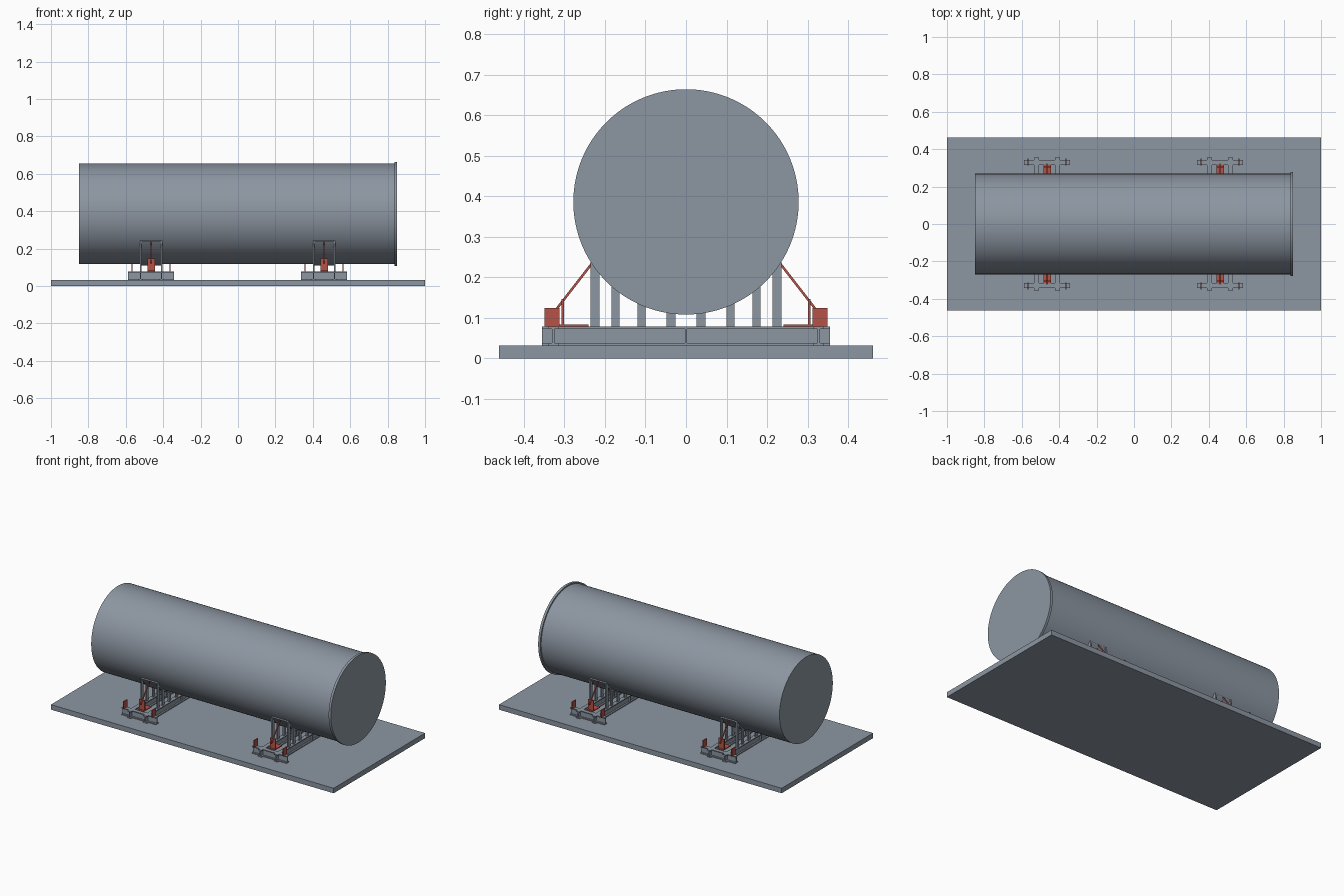
import bpy, bmesh, math
from mathutils import Vector

if "Cube" in bpy.data.objects:
    bpy.data.objects.remove(bpy.data.objects["Cube"])


def material(name, rgb):
    m = bpy.data.materials.new(name)
    m.diffuse_color = (*rgb, 1)
    m.use_nodes = True
    m.node_tree.nodes["Principled BSDF"].inputs["Base Color"].default_value = m.diffuse_color
    return m


STEEL = material("blue grey steel", (0.265, 0.305, 0.36))
RED = material("red paint", (0.46, 0.085, 0.062))
R, CZ = 0.269, 0.386           # tank radius and axis height
WEAR = 0.276                   # outer radius of the saddle plates
PLATE, DECK = 0.032, 0.078     # top of base plate, top of beams


def finish(name, bm, mat):
    bmesh.ops.recalc_face_normals(bm, faces=bm.faces)
    me = bpy.data.meshes.new(name)
    bm.to_mesh(me)
    bm.free()
    ob = bpy.data.objects.new(name, me)
    bpy.context.collection.objects.link(ob)
    me.materials.append(mat)
    return ob


def add_prism(bm, pts, offset):
    face = bm.faces.new([bm.verts.new(p) for p in pts])
    ext = bmesh.ops.extrude_face_region(bm, geom=[face])
    verts = [g for g in ext["geom"] if isinstance(g, bmesh.types.BMVert)]
    bmesh.ops.translate(bm, verts=verts, vec=Vector(offset))


def prism(name, pts, offset, mat):
    bm = bmesh.new()
    add_prism(bm, pts, offset)
    return finish(name, bm, mat)


def box(name, x0, x1, y0, y1, z0, z1, mat):
    pts = [(x0, y0, z0), (x1, y0, z0), (x1, y1, z0), (x0, y1, z0)]
    return prism(name, pts, (0, 0, z1 - z0), mat)


def i_section(w, h, tf=0.006, tw=0.006):
    a, b = w / 2, tw / 2
    right = [(a, 0), (a, tf), (b, tf), (b, h - tf), (a, h - tf), (a, h)]
    return right + [(-u, v) for u, v in reversed(right)]


def cylinder(name, x0, x1, r):
    n = 128
    pts = [(x0, r * math.cos(2 * math.pi * i / n), CZ + r * math.sin(2 * math.pi * i / n))
           for i in range(n)]
    ob = prism(name, pts, (x1 - x0, 0, 0), STEEL)
    bpy.ops.object.select_all(action="DESELECT")
    ob.select_set(True)
    bpy.context.view_layer.objects.active = ob
    bpy.ops.object.shade_smooth_by_angle(angle=math.radians(30))


def arc(r, half, n=32):
    return [(r * math.sin(a), CZ - r * math.cos(a))
            for a in (-half + 2 * half * i / n for i in range(n + 1))]


# Base slab and tank with end flange
box("base_plate", -1, 1, -0.462, 0.462, 0, PLATE, STEEL)
cylinder("tank_body", -0.85, 0.84, R)
cylinder("end_flange", 0.836, 0.851, 0.278)

section = i_section(0.026, DECK - PLATE)
for tag, cx in (("left", -0.465), ("right", 0.46)):
    # Curved saddle plate hugging the tank underside
    half = math.asin(0.234 / WEAR)
    ring = arc(WEAR, half) + arc(R - 0.003, half)[::-1]
    prism(f"{tag}_saddle_plate", [(cx - 0.058, y, z) for y, z in ring],
          (0.116, 0, 0), STEEL)

    for s in (-1, 1):
        # Long beams under the tank, with a stiffener at mid span
        bx = cx + s * 0.056
        prism(f"{tag}_long_beam", [(bx + u, -0.355, PLATE + v) for u, v in section],
              (0, 0.71, 0), STEEL)
        box(f"{tag}_stiffener", bx - 0.013, bx + 0.013, -0.002, 0.002,
            PLATE, DECK, STEEL)

        # Thin posts up to the saddle
        for y, hw in ((0.037, 0.011), (0.11, 0.010), (0.174, 0.010), (0.225, 0.011)):
            top = CZ - math.sqrt(WEAR ** 2 - min(y + hw, 0.234) ** 2)
            for side in (-1, 1):
                box(f"{tag}_post", bx - 0.004, bx + 0.004,
                    side * y - hw, side * y + hw, DECK - 0.001, top, STEEL)

    for s in (-1, 1):
        # Cross beam at each end of the frame
        prism(f"{tag}_cross_beam",
              [(cx - 0.122, s * 0.328 + u, PLATE + v) for u, v in section],
              (0.244, 0, 0), STEEL)

        # Thin upright lugs on the cross beam
        for e in (-1, 1):
            lx = cx + e * 0.102
            box(f"{tag}_lug", lx - 0.003, lx + 0.003,
                *sorted((s * 0.312, s * 0.349)), DECK, 0.124, RED)

        # Anchor bracket: foot, upright and tie strap
        box(f"{tag}_bracket_foot", cx - 0.02, cx + 0.02,
            *sorted((s * 0.24, s * 0.318)), DECK, 0.083, RED)
        box(f"{tag}_bracket_upright", cx - 0.02, cx + 0.02,
            *sorted((s * 0.301, s * 0.307)), DECK, 0.147, RED)
        a, b = Vector((cx, s * 0.320, 0.121)), Vector((cx, s * 0.233, 0.233))
        d = (b - a).normalized()
        side, up = Vector((0.003, 0, 0)), Vector((1, 0, 0)).cross(d) * 0.003
        prism(f"{tag}_tie_strap",
              [a - side - up, a + side - up, a + side + up, a - side + up],
              b - a, RED)
